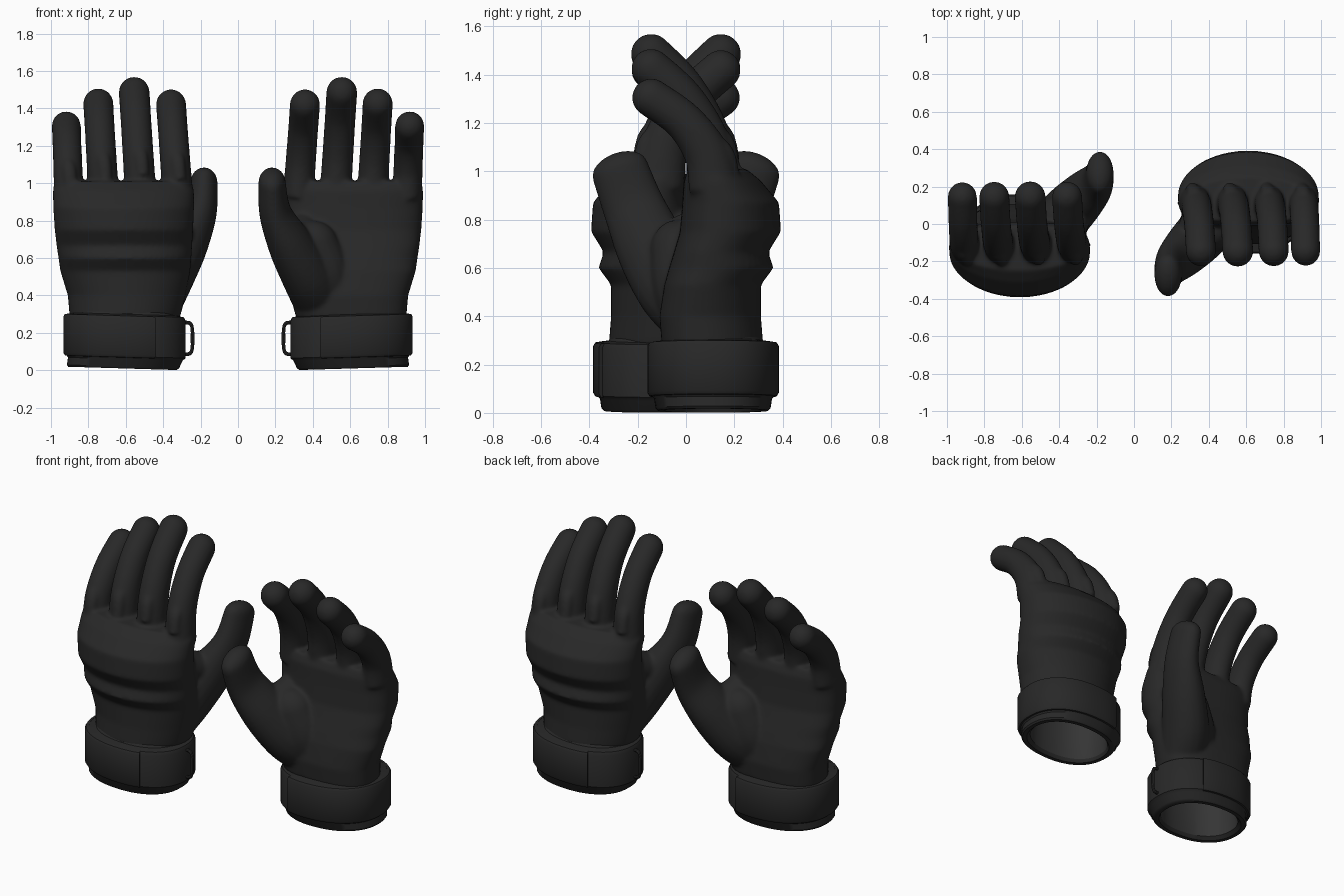
import bpy, bmesh, math
from mathutils import Vector

if "Cube" in bpy.data.objects:
    bpy.data.objects.remove(bpy.data.objects["Cube"], do_unlink=True)


def material(name, value):
    m = bpy.data.materials.new(name)
    m.use_nodes = True
    colour = (value, value, value, 1)
    m.diffuse_color = colour
    bsdf = m.node_tree.nodes["Principled BSDF"]
    bsdf.inputs["Base Color"].default_value = colour
    bsdf.inputs["Roughness"].default_value = 0.8
    return m


fabric = material("charcoal_fabric", 0.021)
lining = material("grey_lining", 0.036)


def loft(bm, rings, closed=False):
    """Skin a list of point rings; cap the ends unless the rings form a loop."""
    loops = [[bm.verts.new(p) for p in r] for r in rings]
    n = len(loops[0])
    strips = []
    for i in range(len(loops) if closed else len(loops) - 1):
        a, b = loops[i], loops[(i + 1) % len(loops)]
        strips.append([bm.faces.new((a[j], a[(j + 1) % n], b[(j + 1) % n], b[j]))
                       for j in range(n)])
    if not closed:
        bm.faces.new(loops[0])
        bm.faces.new(loops[-1])
    return strips


def finish(name, bm):
    bmesh.ops.recalc_face_normals(bm, faces=bm.faces)
    mesh = bpy.data.meshes.new(name)
    bm.to_mesh(mesh)
    bm.free()
    mesh.materials.append(fabric)
    mesh.materials.append(lining)
    ob = bpy.data.objects.new("left_" + name, mesh)
    bpy.context.collection.objects.link(ob)
    return ob


def smooth(ob):
    bpy.ops.object.select_all(action="DESELECT")
    ob.select_set(True)
    bpy.context.view_layer.objects.active = ob
    bpy.ops.object.shade_smooth_by_angle(angle=math.radians(40))


def oval(angle, power):
    c, s = math.cos(angle), math.sin(angle)
    return (math.copysign(abs(c) ** (2 / power), c),
            math.copysign(abs(s) ** (2 / power), s))


def spline(points, t):
    """Catmull-Rom sample of equal-length tuples."""
    n = len(points) - 1
    i = min(int(t * n), n - 1)
    u = t * n - i
    p = [points[max(0, min(n, i + k))] for k in (-1, 0, 1, 2)]
    return [0.5 * (2 * b + (c - a) * u + (2 * a - 5 * b + 4 * c - d) * u * u
                   + (3 * b - a - 3 * c + d) * u ** 3) for a, b, c, d in zip(*p)]


def digit(bm, points, steps=20, sides=20):
    """Rounded tube through (x, y, z, half width, half depth) points."""
    samples = [spline(points, k / steps) for k in range(steps + 1)]
    centres = [Vector(s[:3]) for s in samples]
    rings = []

    def ring(centre, tangent, w, d):
        across = (Vector((1, 0, 0)) - tangent * tangent.x).normalized()
        out = tangent.cross(across)
        rings.append([centre + across * w * math.cos(a) + out * d * math.sin(a)
                      for a in (math.tau * k / sides for k in range(sides))])

    for k, (c, s) in enumerate(zip(centres, samples)):
        tangent = (centres[min(k + 1, steps)] - centres[max(k - 1, 0)]).normalized()
        ring(c, tangent, s[3], s[4])
    for k in range(1, 7):
        a = math.radians(14 * k)
        ring(centres[-1] + tangent * math.sin(a) * s[3], tangent,
             s[3] * math.cos(a), s[4] * math.cos(a))
    loft(bm, rings)


# Hand body with a domed back: z, thumb side, little finger side, palm, back
hand = bmesh.new()
sections = [(0.28, 0.31, 0.90, -0.10, 0.32), (0.40, 0.28, 0.91, -0.11, 0.31),
            (0.53, 0.255, 0.95, -0.09, 0.31), (0.60, 0.25, 0.96, -0.07, 0.362),
            (0.665, 0.245, 0.97, -0.05, 0.34), (0.75, 0.24, 0.98, -0.025, 0.393),
            (0.87, 0.235, 0.988, -0.015, 0.385), (0.96, 0.235, 0.99, -0.01, 0.31),
            (1.01, 0.25, 0.98, 0.01, 0.25)]
rings = []
for z, x0, x1, palm, back in sections:
    wide = palm + 0.42 * (back - palm)
    ring = []
    for k in range(48):
        angle = math.tau * k / 48
        c, s = oval(angle, 2.0 if angle < math.pi else 2.6)
        depth = back - wide if s > 0 else wide - palm
        ring.append(((x0 + x1) / 2 + c * (x1 - x0) / 2, wide + s * depth, z))
    rings.append(ring)
loft(hand, rings)

# Four fingers curling towards the palm: base x, tip x, tip height, radius
for x0, x1, top, r in [(0.322, 0.358, 1.42, 0.083), (0.52, 0.555, 1.485, 0.085),
                       (0.718, 0.747, 1.425, 0.083), (0.904, 0.918, 1.305, 0.08)]:
    rise = top - 0.93
    path = []
    for f, y, width, depth in [(0, 0.115, 1, 1.3), (0.38, 0.085, 0.98, 1.17),
                               (0.74, -0.01, 0.97, 1.03), (1, -0.145, 0.98, 1)]:
        path.append((x0 + (x1 - x0) * f, y, 0.93 + rise * f, r * width, r * depth))
    digit(hand, path)
    # Raised pad on the back of each knuckle
    pad_z = 0.93 + rise * 0.38
    digit(hand, [(x0 - 0.01, 0.19, pad_z - 0.1, 0.035, 0.035),
                 (x0, 0.172, pad_z, 0.038, 0.03),
                 (x0 + 0.01, 0.135, pad_z + 0.05, 0.03, 0.025)], steps=8)

# Thumb
digit(hand, [(0.44, 0.05, 0.36, 0.14, 0.12), (0.375, -0.04, 0.50, 0.14, 0.155),
             (0.28, -0.135, 0.67, 0.12, 0.15), (0.20, -0.212, 0.84, 0.087, 0.13),
             (0.182, -0.274, 1.005, 0.073, 0.12)])
# Fleshy mound at the base of the thumb, sinking into the palm
digit(hand, [(0.47, 0.03, 0.38, 0.14, 0.12), (0.45, -0.01, 0.52, 0.15, 0.13),
             (0.40, -0.03, 0.66, 0.14, 0.12)], steps=10)
# Web joining thumb and palm
digit(hand, [(0.30, -0.12, 0.67, 0.09, 0.1), (0.33, -0.01, 0.73, 0.09, 0.09),
             (0.37, 0.1, 0.79, 0.08, 0.08)], steps=8)
hand_ob = finish("hand", hand)
remesh = hand_ob.modifiers.new("blend", "REMESH")
remesh.mode = "VOXEL"
remesh.voxel_size = 0.01
remesh.use_smooth_shade = True
soften = hand_ob.modifiers.new("soften", "SMOOTH")
soften.factor = 0.5
soften.iterations = 12


def cuff_point(angle, offset, z):
    """Point on the wrist oval, leaning outwards at the bottom lip."""
    c, s = oval(angle, 2.25)
    x = 0.60 + c * (0.32 + offset) + 0.3 * max(0, 0.06 - z)
    return (x, 0.112 + s * (0.258 + offset), z + 0.03 * (x - 0.3))


# Hollow cuff with a narrow bottom lip: offset, height
cuff = bmesh.new()
profile = [(-0.07, 0.32), (-0.07, 0.02), (-0.055, 0.0), (-0.03, 0.0), (-0.02, 0.01),
           (-0.014, 0.05), (0, 0.065), (0, 0.265), (-0.01, 0.283), (-0.05, 0.29)]
strips = loft(cuff, [[cuff_point(math.tau * k / 64, o, z) for k in range(64)]
                     for o, z in profile], closed=True)
for face in strips[0]:
    face.material_index = 1
cuff_ob = finish("cuff", cuff)
smooth(cuff_ob)

# Closing strap wrapped round the little finger side
strap = bmesh.new()
band = [(-0.01, 0.058), (0.005, 0.06), (0.014, 0.075), (0.014, 0.268),
        (0.006, 0.281), (-0.01, 0.284)]
loft(strap, [[cuff_point(math.radians(a), o, z) for o, z in band]
             for a in range(-116, 117, 4)])
strap_ob = finish("strap", strap)
smooth(strap_ob)

# Wire buckle on the thumb side
buckle = bmesh.new()
wire = []
for k in range(40):
    c, s = oval(math.tau * k / 40, 4)
    centre = Vector((0.285 + 0.042 * c, 0.112, 0.17 + 0.085 * s))
    out = Vector((c, 0, s)).normalized()
    wire.append([centre + 0.01 * (out * math.cos(a) + Vector((0, math.sin(a), 0)))
                 for a in (math.tau * j / 8 for j in range(8))])
loft(buckle, wire, closed=True)
buckle_ob = finish("buckle", buckle)
smooth(buckle_ob)

# Second glove: the same parts turned half way round
for ob in (hand_ob, cuff_ob, strap_ob, buckle_ob):
    twin = ob.copy()
    twin.name = ob.name.replace("left", "right")
    twin.rotation_euler.z = math.pi
    bpy.context.collection.objects.link(twin)
